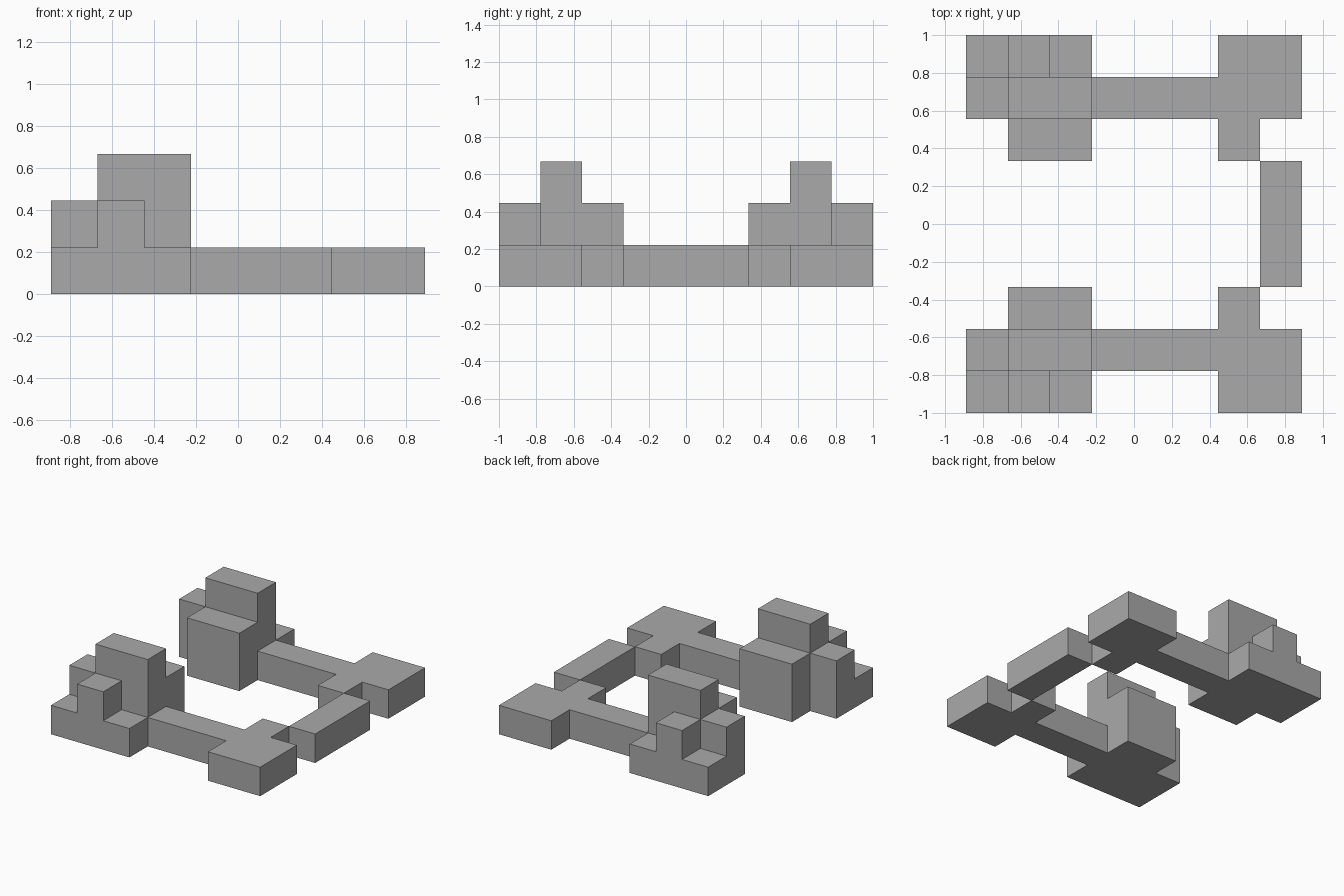
import bpy
import bmesh
from math import radians

cube = bpy.data.objects.get("Cube")
if cube:
    bpy.data.objects.remove(cube, do_unlink=True)

U = 2 / 9  # edge length of one building block

# Stack heights in blocks, from the front edge to the middle row
HALF = ["12100011",
        "23311111",
        "02200010",
        "00000001",
        "00000001"]
ROWS = HALF + HALF[-2::-1]  # the back half mirrors the front
COLS, DEPTH = len(ROWS[0]), len(ROWS)

grey = bpy.data.materials.new("plain grey")
grey.use_nodes = True
grey.diffuse_color = (0.4, 0.4, 0.4, 1)
grey.node_tree.nodes["Principled BSDF"].inputs["Base Color"].default_value = grey.diffuse_color


def height(i, j):
    return int(ROWS[j][i]) if 0 <= i < COLS and 0 <= j < DEPTH else 0


def build_part(name, columns, rows):
    """Skin the outer faces of the stacks in the given range of blocks."""
    bm = bmesh.new()

    def quad(points):
        bm.faces.new([bm.verts.new((x * U, y * U, z * U)) for x, y, z in points])

    for i in columns:
        for j in rows:
            h = height(i, j)
            if not h:
                continue
            x, y = i + 0.5 - COLS / 2, j + 0.5 - DEPTH / 2
            ring = [(x + a / 2, y + b / 2) for a, b in ((-1, -1), (1, -1), (1, 1), (-1, 1))]
            quad([(*p, h) for p in ring])
            quad([(*p, 0) for p in reversed(ring)])
            # Walls rise only above the neighbouring stack
            for dx, dy in ((1, 0), (-1, 0), (0, 1), (0, -1)):
                for z in range(height(i + dx, j + dy), h):
                    a = (x + (dx + dy) / 2, y + (dy - dx) / 2)
                    b = (x + (dx - dy) / 2, y + (dy + dx) / 2)
                    quad([(*a, z), (*b, z), (*b, z + 1), (*a, z + 1)])

    # Weld the blocks and merge flat areas into single faces
    bmesh.ops.remove_doubles(bm, verts=bm.verts[:], dist=0.001)
    bmesh.ops.dissolve_limit(bm, angle_limit=radians(1), verts=bm.verts[:], edges=bm.edges[:])
    mesh = bpy.data.meshes.new(name)
    bm.to_mesh(mesh)
    bm.free()
    mesh.materials.append(grey)
    bpy.context.collection.objects.link(bpy.data.objects.new(name, mesh))


# Matching tower, beam and foot on each side
for side, rows in (("front", range(0, 3)), ("back", range(DEPTH - 3, DEPTH))):
    build_part(side + "_tower", range(0, 3), rows)
    build_part(side + "_beam", range(3, 6), rows)
    build_part(side + "_foot", range(6, COLS), rows)

# Bar closing the left end
build_part("end_bar", range(6, COLS), range(3, DEPTH - 3))
